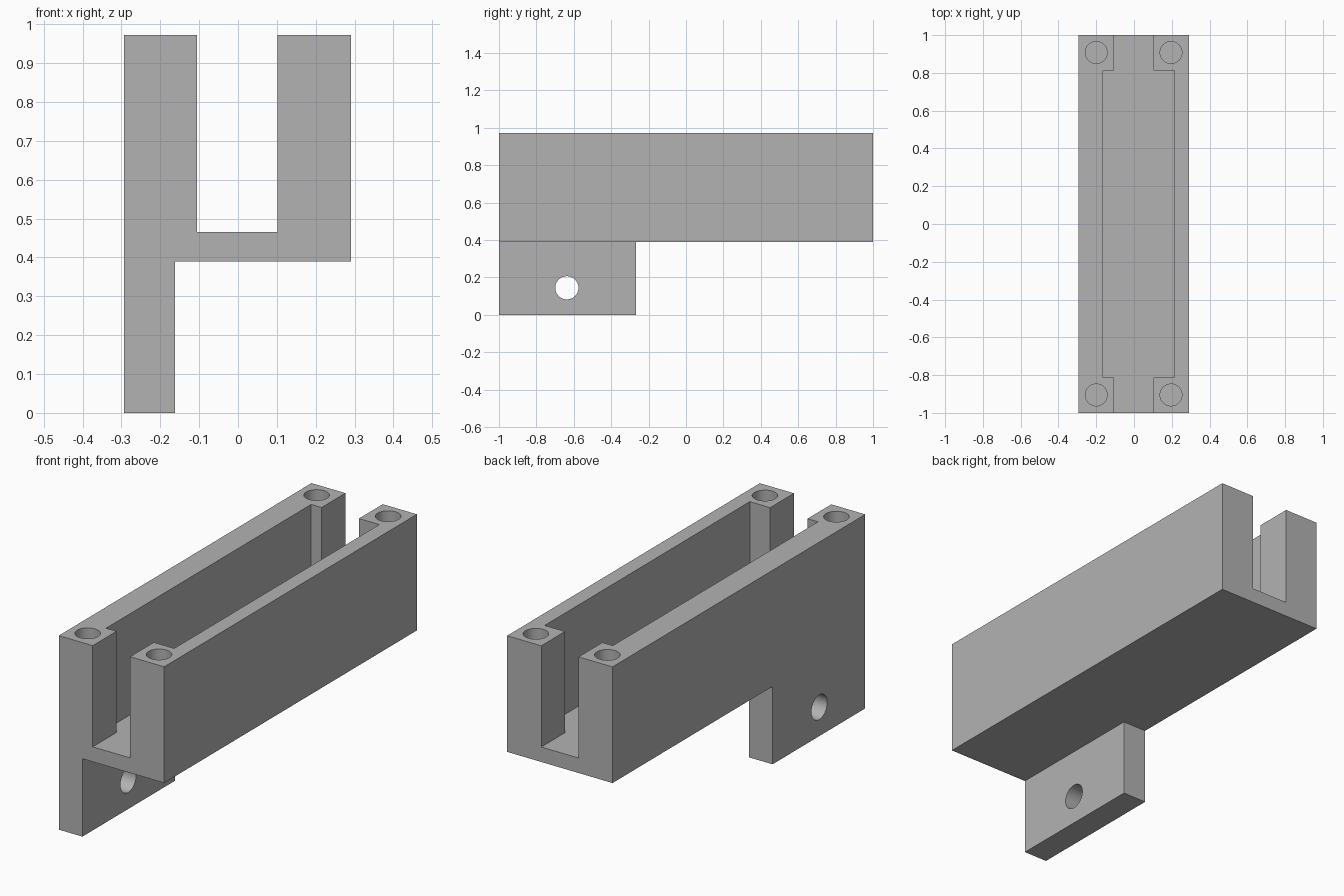
import bpy
import bmesh
from math import pi
from mathutils import Matrix, Vector

old = bpy.data.objects.get("Cube")
if old:
    bpy.data.objects.remove(old, do_unlink=True)

grey = bpy.data.materials.new("plain_grey")
grey.use_nodes = True
colour = (0.45, 0.45, 0.45, 1)
grey.diffuse_color = colour
grey.node_tree.nodes["Principled BSDF"].inputs["Base Color"].default_value = colour


def finish(name, bm):
    mesh = bpy.data.meshes.new(name)
    bm.to_mesh(mesh)
    bm.free()
    mesh.materials.append(grey)
    obj = bpy.data.objects.new(name, mesh)
    bpy.context.collection.objects.link(obj)
    return obj


def box(name, low, high):
    low, high = Vector(low), Vector(high)
    bm = bmesh.new()
    bmesh.ops.create_cube(bm, size=1, matrix=Matrix.Translation((low + high) / 2)
                          @ Matrix.Diagonal((*(high - low), 1)))
    return finish(name, bm)


def cylinder(name, centre, radius, length, axis="Z"):
    turn = Matrix.Rotation(pi / 2, 4, "Y") if axis == "X" else Matrix.Identity(4)
    bm = bmesh.new()
    bmesh.ops.create_cone(bm, cap_ends=True, segments=48, radius1=radius, radius2=radius,
                          depth=length, matrix=Matrix.Translation(centre) @ turn)
    return finish(name, bm)


def combine(target, other, operation):
    """Apply a boolean and remove the helper."""
    mod = target.modifiers.new(operation.lower(), "BOOLEAN")
    mod.operation, mod.solver, mod.object = operation, "EXACT", other
    other.hide_render = True
    bpy.ops.object.select_all(action="DESELECT")
    bpy.context.view_layer.objects.active = target
    target.select_set(True)
    bpy.ops.object.modifier_apply(modifier=mod.name)
    bpy.data.objects.remove(other, do_unlink=True)


LEFT, RIGHT = 0.291, -0.293
BASE, FLOOR, TOP = 0.39, 0.465, 0.972

# Long tray with a mounting tab hanging flush from one side
bracket = box("channel_bracket", (RIGHT, -1, BASE), (LEFT, 1, TOP))
tab = box("mounting_tab", (RIGHT, -1, 0), (-0.162, -0.267, BASE + 0.03))
combine(bracket, tab, "UNION")

# Wide pocket and the narrower slot open at both ends
pocket = box("pocket_cutter", (-0.163, -0.812, FLOOR), (0.215, 0.812, 1.1))
slot = box("slot_cutter", (-0.105, -1.1, FLOOR), (0.102, 1.1, 1.1))
combine(pocket, slot, "UNION")
combine(bracket, pocket, "DIFFERENCE")

# Blind screw holes in the four corner posts
for x in (-0.2, 0.196):
    for y in (-0.905, 0.908):
        combine(bracket, cylinder("screw_hole_cutter", (x, y, TOP), 0.058, 0.8), "DIFFERENCE")

# Cross hole through the mounting tab
combine(bracket, cylinder("tab_hole_cutter", (-0.23, -0.637, 0.145), 0.062, 0.4, "X"), "DIFFERENCE")

bpy.ops.object.shade_smooth_by_angle()
